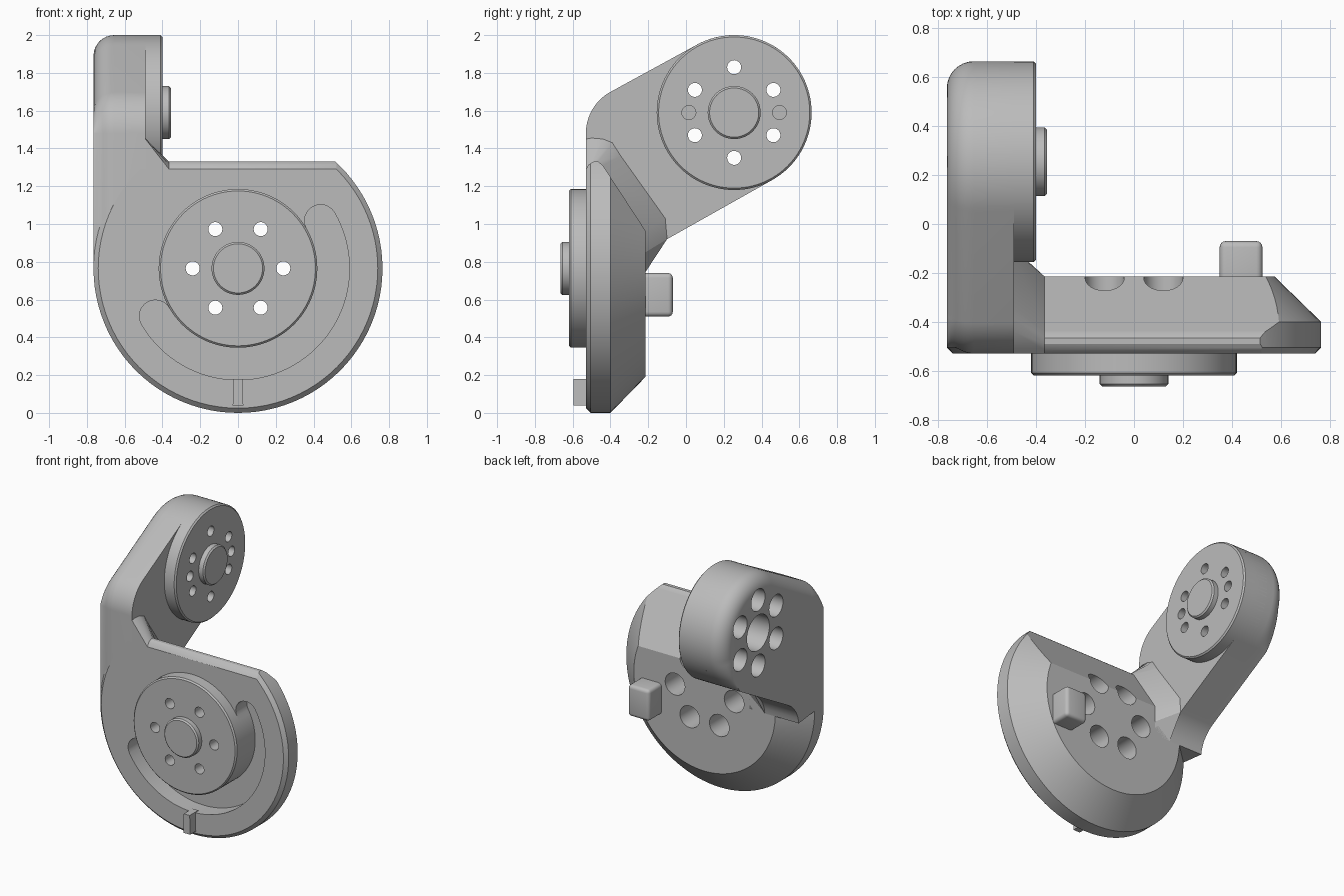
import bpy, bmesh
from math import sin, cos, radians, pi

if "Cube" in bpy.data.objects:
    bpy.data.objects.remove(bpy.data.objects["Cube"])

grey = bpy.data.materials.new("plain grey")
grey.use_nodes = True
grey.diffuse_color = (0.5, 0.5, 0.5, 1)
grey.node_tree.nodes["Principled BSDF"].inputs["Base Color"].default_value = (0.5, 0.5, 0.5, 1)

PLATE = (0, 0.765)        # plate axis (x, z)
BOSS = (0.255, 1.59)      # boss axis (y, z)


def add_object(name, bm):
    bmesh.ops.recalc_face_normals(bm, faces=bm.faces[:])
    mesh = bpy.data.meshes.new(name)
    bm.to_mesh(mesh)
    bm.free()
    mesh.materials.append(grey)
    ob = bpy.data.objects.new(name, mesh)
    bpy.context.collection.objects.link(ob)
    return ob


def loft(bm, loops):
    """Bridge equal-length loops of points and cap both ends."""
    rows = [[bm.verts.new(p) for p in loop] for loop in loops]
    n = len(rows[0])
    for a, b in zip(rows, rows[1:]):
        for i in range(n):
            j = (i + 1) % n
            bm.faces.new((a[i], a[j], b[j], b[i]))
    bm.faces.new(rows[0])
    bm.faces.new(rows[-1])


def turned(bm, axis, centre, profile, n=96):
    """Solid of revolution; profile is (position along axis, radius)."""
    loops = []
    for h, r in profile:
        ring = [(centre[0] + r * cos(2 * pi * i / n), centre[1] + r * sin(2 * pi * i / n))
                for i in range(n)]
        loops.append([(a, h, b) if axis == "y" else (h, a, b) for a, b in ring])
    loft(bm, loops)


def turned_part(name, axis, centre, profile):
    bm = bmesh.new()
    turned(bm, axis, centre, profile)
    return add_object(name, bm)


def loft_part(name, loops):
    bm = bmesh.new()
    loft(bm, loops)
    return add_object(name, bm)


def boolean(ob, cutter, operation="DIFFERENCE"):
    mod = ob.modifiers.new("cut", "BOOLEAN")
    mod.operation = operation
    mod.solver = "EXACT"
    mod.object = cutter
    bpy.context.view_layer.objects.active = ob
    bpy.ops.object.modifier_apply(modifier=mod.name)


def on_ring(centre, angle, radius=0.24):
    return (centre[0] + radius * cos(radians(angle)), centre[1] + radius * sin(radians(angle)))


# Round plate with chamfered rims, trimmed by a sloping top
plate = turned_part("plate", "y", PLATE, [(-0.53, 0.74), (-0.505, 0.765), (-0.4, 0.765), (-0.215, 0.575)])
side = [(-0.6, -0.1), (-0.6, 1.2), (-0.53, 1.29), (-0.515, 1.315), (-0.49, 1.33), (-0.465, 1.33),
        (-0.44, 1.31), (-0.1, 0.789), (-0.1, -0.1)]
trim = loft_part("plate_trim", [[(x, y, z) for y, z in side] for x in (-0.8, 0.8)])
boolean(plate, trim, "INTERSECT")

# Half-circle groove around the front disc
outline = [on_ring(PLATE, 30 - 180 * i / 48, 0.59) for i in range(49)]
for i in range(1, 12):
    outline.append(on_ring(on_ring(PLATE, 210, 0.505), 210 - 180 * i / 12, 0.085))
outline += [on_ring(PLATE, -150 + 180 * i / 48, 0.42) for i in range(49)]
for i in range(1, 12):
    outline.append(on_ring(on_ring(PLATE, 30, 0.505), 210 - 180 * i / 12, 0.085))
groove = loft_part("groove_cutter", [[(x, y, z) for x, z in outline] for y in (-0.6, -0.4)])
boolean(plate, groove)

# Front disc and its centre pin
disc = turned_part("front_disc", "y", PLATE, [(-0.4, 0.42), (-0.61, 0.42), (-0.62, 0.41)])
turned_part("front_pin", "y", PLATE, [(-0.58, 0.14), (-0.655, 0.14), (-0.665, 0.13)])


# Arm: rounded outline in side view, filleted towards its outer face
def arm_outline(x, inset):
    small = min(inset, 0.025)
    pts = []
    for i in range(61):
        a = -60 + 3 * i
        pts.append(on_ring(BOSS, a, 0.41 - inset * min(1, (a + 60) / 45)))
    for i in range(21):
        t = i / 20
        pts.append(on_ring((-0.28, 1.48), 120 + 60 * t, 0.25 - inset - (small - inset) * t))
    pts += [(-0.53 + small, 0.765), (-0.4, 0.765), (-0.215, 0.745), (-0.208, 0.785),
            (-0.19, 0.83), (-0.16, 0.87), (-0.13, 0.9), (-0.1, 0.92)]
    return [(x, y, z) for y, z in pts]


R = 0.11
slices = [arm_outline(-0.765 + R * (1 - cos(pi * i / 16)), R * (1 - sin(pi * i / 16))) for i in range(9)]
arm = loft_part("arm", slices + [arm_outline(-0.49, 0)])

# Boss on the arm with its centre pin
boss = turned_part("arm_boss", "x", BOSS, [(-0.6, 0.41), (-0.41, 0.41), (-0.4, 0.4)])
turned_part("arm_pin", "x", BOSS, [(-0.44, 0.14), (-0.365, 0.14), (-0.355, 0.13)])

# Sloped gusset joining arm and plate
near = [(-0.53, 0.8), (-0.53, 1.29), (-0.515, 1.315), (-0.49, 1.33), (-0.465, 1.33), (-0.44, 1.31),
        (-0.215, 0.965), (-0.215, 0.85), (-0.215, 0.745)]
far = [(-0.53, 0.8), (-0.53, 1.45), (-0.5, 1.455), (-0.44, 1.45), (-0.39, 1.43), (-0.345, 1.36),
       (-0.11, 1.03), (-0.1, 0.92), (-0.215, 0.745)]
loft_part("gusset", [[(x, y, z) for y, z in pts] for x, pts in ((-0.365, near), (-0.49, far))])

# Stepped screw holes through plate and disc
bm = bmesh.new()
for a in range(0, 360, 60):
    turned(bm, "y", on_ring(PLATE, a), [(0, 0.08), (-0.45, 0.08), (-0.45, 0.037), (-0.8, 0.037)], 32)
plate_holes = add_object("plate_hole_cutter", bm)
for ob in (plate, disc):
    boolean(ob, plate_holes)

# Stepped screw holes, centre recess and two blind holes in arm and boss
bm = bmesh.new()
for a in range(30, 390, 60):
    turned(bm, "x", on_ring(BOSS, a), [(-0.9, 0.08), (-0.5, 0.08), (-0.5, 0.037), (-0.3, 0.037)], 32)
turned(bm, "x", BOSS, [(-0.9, 0.13), (-0.52, 0.13)], 48)
for a in (0, 180):
    turned(bm, "x", on_ring(BOSS, a), [(-0.46, 0.037), (-0.3, 0.037)], 32)
arm_holes = add_object("arm_hole_cutter", bm)
for ob in (arm, boss):
    boolean(ob, arm_holes)

for cutter in (trim, groove, plate_holes, arm_holes):
    bpy.data.objects.remove(cutter)

# Pointer tab low on the front
loft_part("pointer_tab", [[(-w, y, z), (w, y, z), (w, y + d, z), (-w, y + d, z)]
                          for w, z, y, d in ((0.028, 0.04, -0.595, 0.1), (0.024, 0.18, -0.595, 0.1))])

# Rounded stop block on the back
bm = bmesh.new()
bmesh.ops.create_cube(bm, size=1)
for v in bm.verts:
    v.co = (0.4375 + v.co.x * 0.175, -0.185 + v.co.y * 0.23, 0.625 + v.co.z * 0.23)
bmesh.ops.bevel(bm, geom=bm.edges[:], offset=0.025, segments=4, profile=0.5, affect="EDGES")
add_object("stop_block", bm)

# Smooth curved surfaces, keep sharp edges
bpy.ops.object.select_all(action="DESELECT")
for ob in bpy.context.collection.objects:
    if ob.type == "MESH":
        ob.select_set(True)
        bpy.context.view_layer.objects.active = ob
bpy.ops.object.shade_smooth_by_angle(angle=radians(30))
